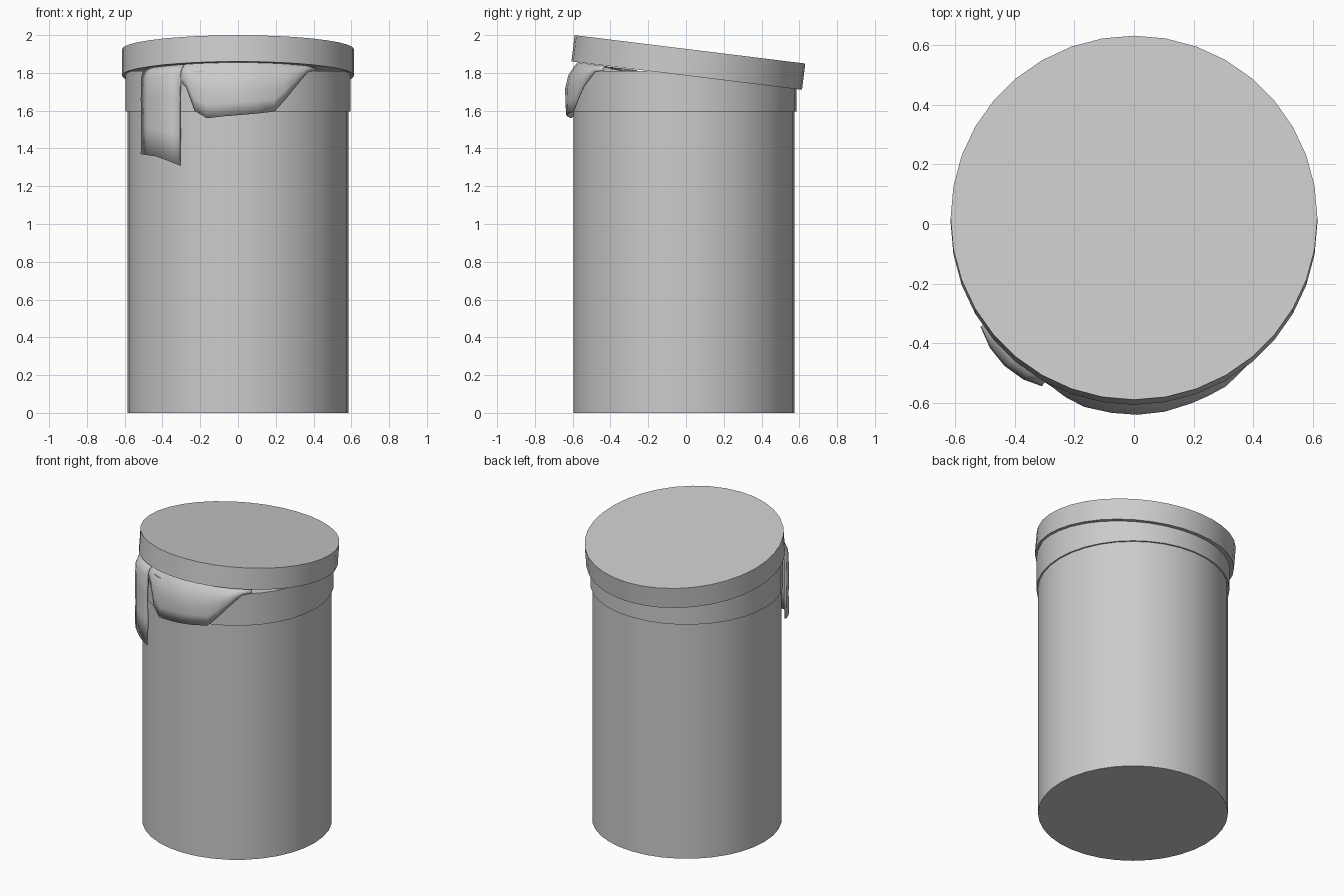
import bpy, bmesh, math
from math import radians, sin, cos

cube = bpy.data.objects.get("Cube")
if cube:
    bpy.data.objects.remove(cube, do_unlink=True)

SIDES = 36
CENTRE_Y = -0.01
TILT = radians(-7)

grey = bpy.data.materials.new("plain_grey")
grey.use_nodes = True
grey.diffuse_color = (0.6, 0.6, 0.6, 1)
grey.node_tree.nodes["Principled BSDF"].inputs["Base Color"].default_value = (0.6, 0.6, 0.6, 1)


def add_object(name, bm, angle):
    mesh = bpy.data.meshes.new(name)
    bm.to_mesh(mesh)
    bm.free()
    mesh.materials.append(grey)
    obj = bpy.data.objects.new(name, mesh)
    bpy.context.collection.objects.link(obj)
    bpy.ops.object.select_all(action='DESELECT')
    obj.select_set(True)
    bpy.context.view_layer.objects.active = obj
    bpy.ops.object.shade_smooth_by_angle(angle=radians(angle))
    return obj


def drum(name, radius, bottom, top, y):
    bm = bmesh.new()
    bmesh.ops.create_cone(bm, cap_ends=True, segments=SIDES, radius1=radius,
                          radius2=radius, depth=top - bottom)
    obj = add_object(name, bm, 30)
    obj.location = (0, y, (bottom + top) / 2)
    return obj


def lid_underside(y):
    return 1.782 + math.tan(TILT) * (y - 0.005)


def drape(name, columns, profile, thickness):
    """Sheet hanging over the rim: columns are (angle, radius, hem height)."""
    bm = bmesh.new()
    grid = []
    for angle, radius, hem in columns:
        a = radians(angle)
        top = lid_underside(CENTRE_Y - 0.58 * cos(a))
        points = [(0.46, 1.815)]
        points += [(0.565 + (radius - 0.565) * out, top + (hem - top) * drop)
                   for drop, out in profile]
        grid.append([bm.verts.new((r * sin(a), CENTRE_Y - r * cos(a), z))
                     for r, z in points])
    for left, right in zip(grid, grid[1:]):
        for j in range(len(left) - 1):
            bm.faces.new((left[j], left[j + 1], right[j + 1], right[j]))
    obj = add_object(name, bm, 50)
    solid = obj.modifiers.new("thickness", 'SOLIDIFY')
    solid.thickness = thickness
    solid.offset = -1
    return obj


# Container and its raised collar
drum("container_body", 0.585, 0, 1.6, CENTRE_Y)
drum("container_collar", 0.595, 1.595, 1.81, CENTRE_Y)

# Lid resting at a slant
lid = drum("lid", 0.615, 1.785, 1.925, 0.0125)
lid.rotation_euler.x = TILT

# Wide liner flap folded over the front of the rim
drape("liner_flap",
      [(-33, 0.60, 1.78), (-27, 0.603, 1.72), (-22, 0.615, 1.60),
       (-15.5, 0.626, 1.56), (-7, 0.628, 1.57), (1, 0.630, 1.577),
       (9.5, 0.628, 1.585), (18, 0.622, 1.595), (24, 0.619, 1.66),
       (30, 0.617, 1.73), (38, 0.602, 1.805), (44, 0.597, 1.812)],
      [(0, 0), (0.08, 0.3), (0.25, 0.75), (0.5, 1), (0.75, 0.98), (1, 0.92)],
      0.004)

# Narrow liner strip hanging beside it
drape("liner_strip",
      [(-57, 0.614, 1.37), (-50, 0.631, 1.365), (-43, 0.637, 1.358),
       (-36, 0.632, 1.335), (-30, 0.617, 1.31)],
      [(0, 0.25), (0.04, 0.7), (0.12, 0.95), (0.35, 1), (0.7, 0.97), (1, 1)],
      0.014)
